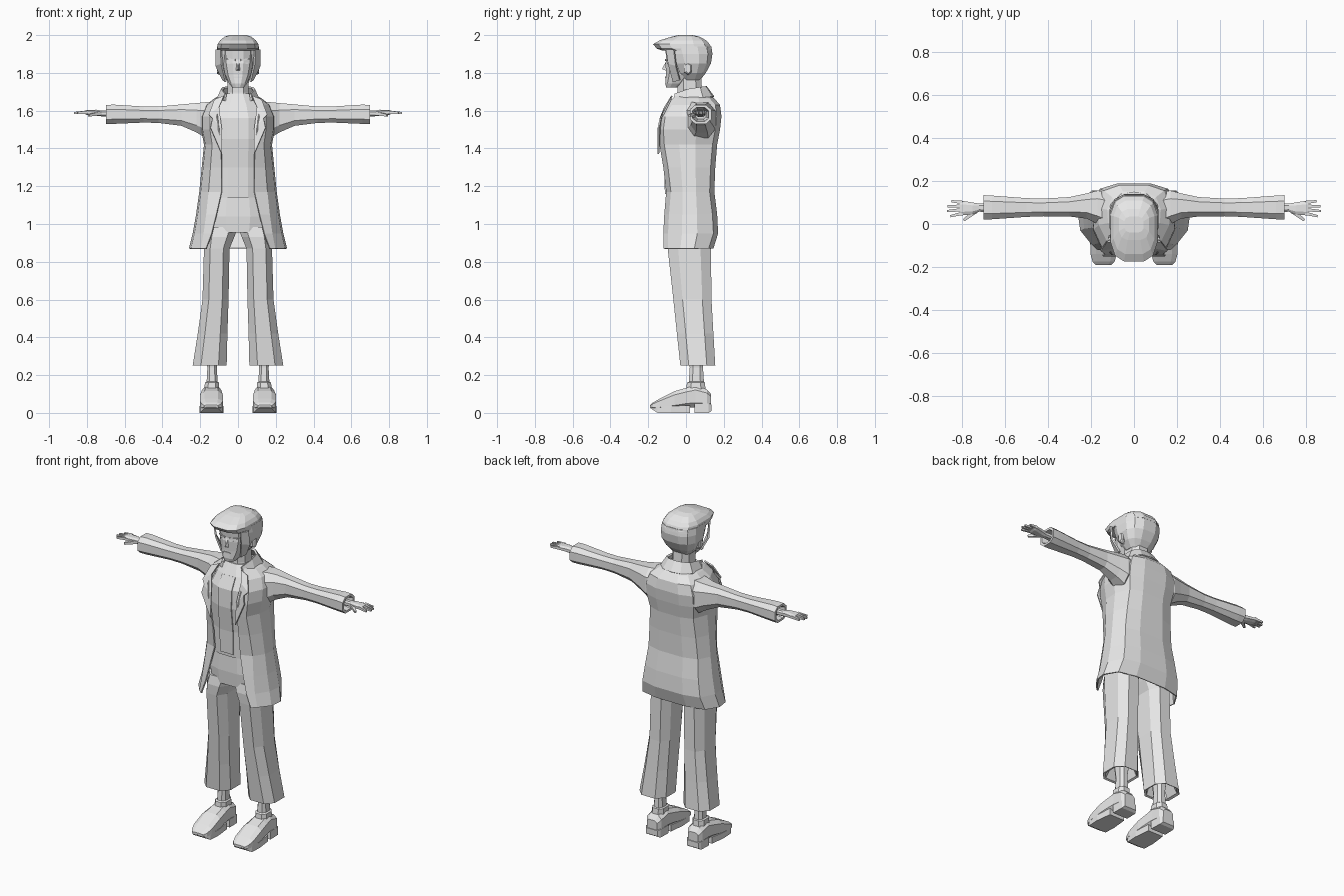
import bpy, bmesh, math
from mathutils import Vector

grey = bpy.data.materials.new("plain grey")
grey.diffuse_color = (0.8, 0.8, 0.8, 1)


def make(name, verts, faces, mirror=False, thick=0):
    me = bpy.data.meshes.new(name)
    me.from_pydata(verts, [], faces)
    bm = bmesh.new()
    bm.from_mesh(me)
    bmesh.ops.recalc_face_normals(bm, faces=bm.faces)
    bm.to_mesh(me)
    bm.free()
    me.materials.append(grey)
    ob = bpy.data.objects.new(name, me)
    bpy.context.collection.objects.link(ob)
    if mirror:
        ob.modifiers.new("mirror", 'MIRROR')
    if thick:
        s = ob.modifiers.new("thickness", 'SOLIDIFY')
        s.thickness = thick
        s.offset = -1
    return ob


def loft(name, rings, closed=True, caps=True, **kw):
    """Skin a list of equal-length rings."""
    n = len(rings[0])
    verts = [p for r in rings for p in r]
    faces = []
    for i in range(len(rings) - 1):
        for j in range(n if closed else n - 1):
            k = (j + 1) % n
            faces.append((i * n + j, i * n + k, (i + 1) * n + k, (i + 1) * n + j))
    if closed and caps:
        faces += [tuple(range(n)), tuple(range(len(verts) - n, len(verts)))]
    return make(name, verts, faces, **kw)


def oval(axis, t, a0, a1, b0, b1, n=8, p=0.75):
    """Squarish oval ring between a0..a1 and b0..b1, at t along the axis."""
    out = []
    for i in range(n):
        w = 2 * math.pi * (i + 0.5) / n
        c, s = math.cos(w), math.sin(w)
        m = math.cos(math.pi / n) ** p
        a = (a0 + a1) / 2 + (a1 - a0) / 2 * math.copysign(abs(c) ** p, c) / m
        b = (b0 + b1) / 2 + (b1 - b0) / 2 * math.copysign(abs(s) ** p, s) / m
        out.append({'x': (t, a, b), 'y': (a, t, b), 'z': (a, b, t)}[axis])
    return out


def stack(name, axis, rows, n=8, p=0.75, **kw):
    return loft(name, [oval(axis, *r, n=n, p=p) for r in rows], **kw)


def bar(name, a, b, w0, w1, h0, h1, mirror=True):
    """Tapered four-sided bar from a to b."""
    a, b = Vector(a), Vector(b)
    d = (b - a).normalized()
    side = d.cross(Vector((0, 0, 1))).normalized()
    up = side.cross(d)
    rings = [[tuple(c + side * (w * sx) + up * (h * sz)) for sx, sz in
              ((-1, -1), (1, -1), (1, 1), (-1, 1))] for c, w, h in ((a, w0, h0), (b, w1, h1))]
    return loft(name, rings, mirror=mirror)


# Coat: open at the front, half section mirrored
coat = []
for z, xe, yf, w, yb in (
        (0.87, 0.17, -0.12, 0.26, 0.145), (0.95, 0.14, -0.12, 0.24, 0.17),
        (1.05, 0.115, -0.115, 0.222, 0.165), (1.17, 0.088, -0.105, 0.205, 0.15),
        (1.30, 0.088, -0.12, 0.192, 0.155), (1.42, 0.09, -0.14, 0.18, 0.165),
        (1.50, 0.10, -0.145, 0.195, 0.18), (1.57, 0.11, -0.135, 0.195, 0.188),
        (1.63, 0.11, -0.10, 0.17, 0.18), (1.665, 0.085, -0.07, 0.125, 0.15),
        (1.685, 0.065, -0.05, 0.085, 0.11)):
    d = yb - yf
    coat.append([(xe, yf, z), (max(0.76 * w, xe + 0.008), yf + 0.025, z),
                 (0.96 * w, yf + 0.34 * d, z), (w, yf + 0.62 * d, z),
                 (0.82 * w, yb - 0.025, z), (0.4 * w, yb, z), (0, yb, z)])
loft("coat", coat, closed=False, mirror=True, thick=0.008)

# Collar and lapels
loft("collar", [[(0.075, -0.065, 1.655), (0.115, 0.0, 1.66), (0.11, 0.09, 1.67), (0.06, 0.14, 1.675), (0, 0.15, 1.675)],
                [(0.07, -0.06, 1.69), (0.09, 0.01, 1.715), (0.08, 0.075, 1.725), (0.045, 0.105, 1.73), (0, 0.11, 1.73)]],
     closed=False, mirror=True, thick=0.012)
make("lapel", [(0.075, -0.078, 1.68), (0.125, -0.085, 1.66), (0.155, -0.125, 1.58), (0.135, -0.14, 1.56),
               (0.145, -0.15, 1.51), (0.085, -0.15, 1.37), (0.085, -0.14, 1.5), (0.10, -0.115, 1.62)],
     [(0, 1, 2, 7), (2, 3, 6, 7), (3, 4, 5, 6)], mirror=True, thick=0.008)

# Shirt with placket
stack("shirt", 'z', [(1.14, -0.14, 0.14, -0.105, 0.12), (1.3, -0.14, 0.14, -0.108, 0.125),
                     (1.45, -0.15, 0.15, -0.125, 0.14), (1.56, -0.15, 0.15, -0.12, 0.15),
                     (1.63, -0.12, 0.12, -0.085, 0.13), (1.69, -0.068, 0.068, -0.05, 0.09)], n=12)
loft("shirt_placket", [[(x, y - 0.006, z) for x in (-0.045, 0.045)] for y, z in
                       ((-0.106, 1.16), (-0.109, 1.3), (-0.126, 1.45), (-0.121, 1.56), (-0.086, 1.63))],
     closed=False, thick=0.006)

# Trousers: hips, flared legs with hollow hems
stack("hips", 'z', [(0.955, -0.155, 0.155, -0.095, 0.12), (1.04, -0.175, 0.175, -0.1, 0.13),
                    (1.16, -0.155, 0.155, -0.095, 0.12)], n=12)
stack("trouser_leg", 'z', [(0.33, 0.09, 0.19, 0.0, 0.12), (0.255, 0.072, 0.225, -0.02, 0.145),
                           (0.25, 0.06, 0.24, -0.03, 0.155), (0.42, 0.056, 0.213, -0.048, 0.145),
                           (0.6, 0.05, 0.188, -0.067, 0.135), (0.87, 0.045, 0.18, -0.097, 0.132),
                           (0.93, 0.02, 0.178, -0.1, 0.13), (0.985, 0.0, 0.17, -0.09, 0.12)],
      mirror=True)

# Ankles and shoes
stack("ankle", 'z', [(0.11, 0.10, 0.18, 0.0, 0.105), (0.16, 0.10, 0.175, 0.005, 0.1),
                     (0.165, 0.108, 0.166, 0.015, 0.095), (0.24, 0.112, 0.162, 0.02, 0.09),
                     (0.35, 0.10, 0.175, 0.01, 0.105)], mirror=True)
stack("shoe", 'y', [(0.132, 0.105, 0.175, 0.035, 0.10), (0.11, 0.09, 0.188, 0.03, 0.125),
                    (0.05, 0.088, 0.19, 0.03, 0.145), (0.0, 0.085, 0.195, 0.028, 0.132),
                    (-0.06, 0.08, 0.202, 0.02, 0.115), (-0.14, 0.08, 0.202, 0.018, 0.075),
                    (-0.175, 0.09, 0.192, 0.02, 0.055), (-0.19, 0.105, 0.178, 0.03, 0.042)],
      p=0.6, mirror=True)


def sole(name, rows):
    loft(name, [[(x0, y, z0), (x1, y, z0), (x1, y, z1), (x0, y, z1)] for y, x0, x1, z0, z1 in rows], mirror=True)


sole("shoe_sole", [(0.02, 0.088, 0.192, 0.0, 0.04), (-0.08, 0.078, 0.204, 0.0, 0.036),
                   (-0.15, 0.082, 0.2, 0.0, 0.035), (-0.188, 0.105, 0.178, 0.025, 0.04)])
sole("shoe_heel", [(0.135, 0.10, 0.18, 0.01, 0.045), (0.12, 0.09, 0.188, 0.0, 0.05),
                   (0.045, 0.088, 0.19, 0.0, 0.05)])

# Sleeves with hollow cuffs
stack("sleeve", 'x', [(0.11, -0.03, 0.15, 1.47, 1.645), (0.17, 0.0, 0.155, 1.455, 1.645),
                      (0.22, 0.025, 0.142, 1.485, 1.64), (0.30, 0.035, 0.125, 1.52, 1.633),
                      (0.42, 0.036, 0.118, 1.535, 1.622), (0.50, 0.033, 0.12, 1.537, 1.622),
                      (0.66, 0.022, 0.132, 1.53, 1.632), (0.70, 0.02, 0.134, 1.53, 1.63),
                      (0.70, 0.034, 0.12, 1.543, 1.617), (0.62, 0.05, 0.105, 1.555, 1.605)], mirror=True)

# Hands
stack("hand", 'x', [(0.61, 0.055, 0.1, 1.565, 1.6), (0.72, 0.057, 0.095, 1.57, 1.6),
                    (0.75, 0.045, 0.1, 1.572, 1.605), (0.80, 0.04, 0.108, 1.578, 1.603),
                    (0.812, 0.045, 0.103, 1.583, 1.6)], mirror=True)
for i, (dx, dy) in enumerate(((0.852, 0.036), (0.868, 0.06), (0.866, 0.082), (0.848, 0.106))):
    bar(f"finger_{i + 1}", (0.795, 0.05 + 0.0165 * i, 1.592), (dx, dy, 1.588), 0.008, 0.005, 0.009, 0.005)
bar("thumb", (0.735, 0.06, 1.585), (0.79, 0.018, 1.575), 0.011, 0.006, 0.01, 0.006)

# Neck and face
stack("neck", 'z', [(1.62, -0.07, 0.07, -0.05, 0.1), (1.70, -0.056, 0.056, -0.045, 0.085),
                    (1.80, -0.058, 0.058, -0.045, 0.08)])
stack("face", 'z', [(1.722, -0.03, 0.03, -0.105, -0.04), (1.745, -0.048, 0.048, -0.11, 0.0),
                    (1.79, -0.068, 0.068, -0.106, 0.05), (1.85, -0.08, 0.08, -0.108, 0.08),
                    (1.87, -0.082, 0.082, -0.104, 0.08), (1.93, -0.085, 0.085, -0.11, 0.08)], n=12, p=0.8)
make("nose", [(-0.007, -0.104, 1.865), (0.007, -0.104, 1.865), (-0.015, -0.1, 1.81), (0.015, -0.1, 1.81),
              (0, -0.127, 1.82)], [(0, 1, 4), (0, 4, 2), (1, 3, 4), (2, 4, 3)])
bar("brow", (0.014, -0.105, 1.868), (0.062, -0.092, 1.874), 0.006, 0.004, 0.005, 0.003)
bar("eye", (0.018, -0.103, 1.85), (0.052, -0.094, 1.851), 0.004, 0.003, 0.006, 0.004)
bar("mouth", (-0.022, -0.105, 1.777), (0.022, -0.105, 1.777), 0.005, 0.005, 0.005, 0.005, mirror=False)
stack("ear", 'x', [(0.075, -0.008, 0.028, 1.79, 1.85), (0.106, -0.01, 0.03, 1.795, 1.853),
                   (0.112, 0.0, 0.024, 1.80, 1.845)], n=6, mirror=True)

# Hair over the back and sides, then the crown with its peak
stack("hair", 'z', [(1.762, -0.06, 0.06, -0.02, 0.075), (1.80, -0.092, 0.092, -0.045, 0.105),
                    (1.85, -0.112, 0.112, -0.07, 0.132), (1.90, -0.114, 0.114, -0.09, 0.14),
                    (1.94, -0.11, 0.11, -0.10, 0.134)], n=12)
stack("crown_and_peak", 'z', [(1.918, -0.108, 0.108, -0.125, 0.138), (1.928, -0.11, 0.11, -0.155, 0.136),
                              (1.952, -0.108, 0.108, -0.174, 0.125), (1.972, -0.095, 0.095, -0.14, 0.108),
                              (1.992, -0.07, 0.07, -0.075, 0.07), (2.0, -0.045, 0.045, -0.04, 0.035)],
      n=12, p=0.65)
# Sideburns framing the face
make("sideburn", [(0.085, -0.10, 1.925), (0.112, -0.06, 1.925), (0.112, -0.05, 1.84), (0.082, -0.09, 1.85),
                  (0.06, -0.065, 1.755), (0.075, -0.03, 1.765)],
     [(0, 1, 2, 3), (3, 2, 5, 4)], mirror=True, thick=0.01)
